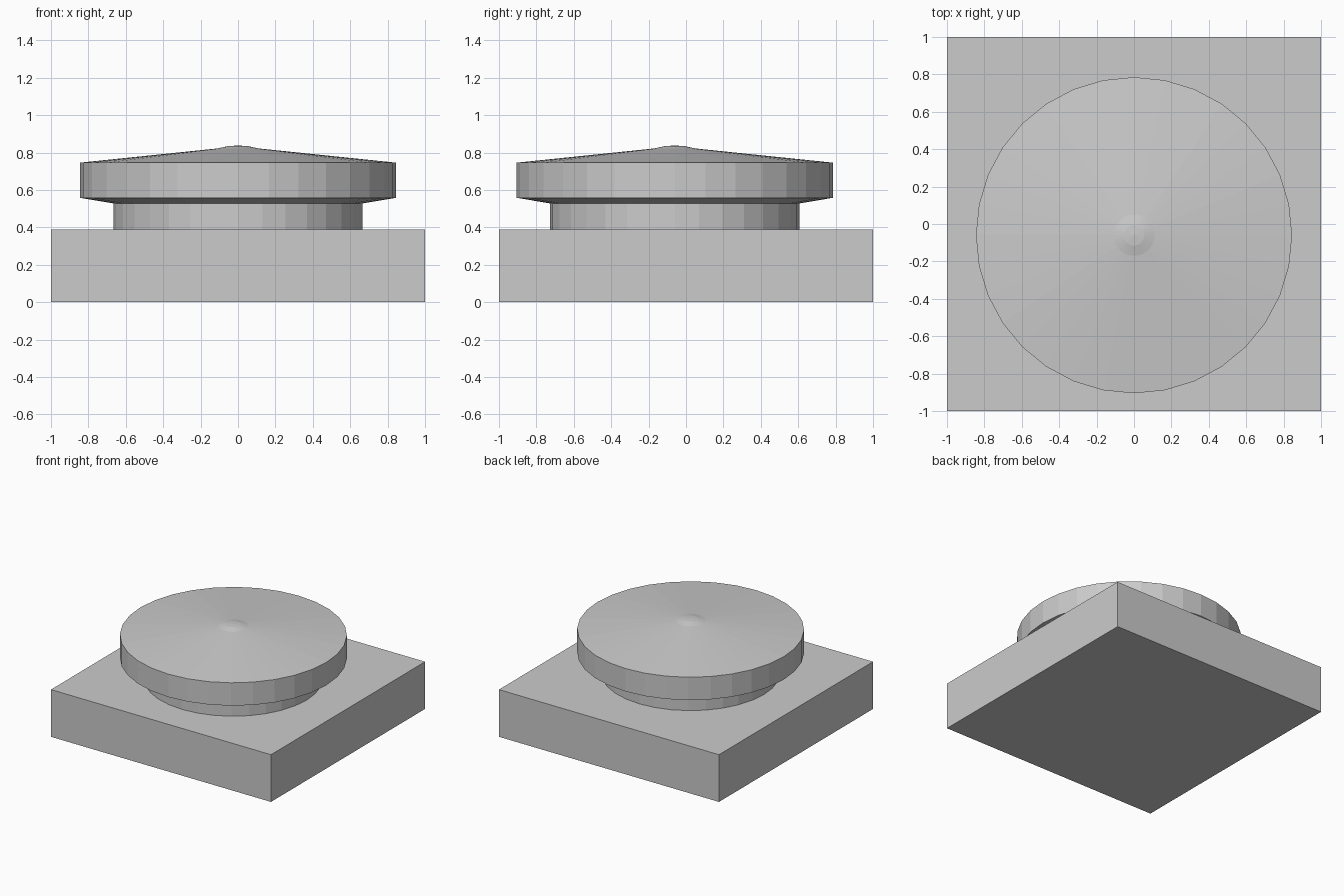
import bpy, bmesh, math

if "Cube" in bpy.data.objects:
    bpy.data.objects.remove(bpy.data.objects["Cube"])

SIDES = 32
CENTRE_Y = -0.06


def make_object(name, bm):
    bmesh.ops.recalc_face_normals(bm, faces=bm.faces)
    mesh = bpy.data.meshes.new(name)
    bm.to_mesh(mesh)
    bm.free()
    obj = bpy.data.objects.new(name, mesh)
    bpy.context.collection.objects.link(obj)
    return obj


def lathe(name, profile):
    """Turn (radius, z) points around the button axis; radius 0 is a pole."""
    bm = bmesh.new()
    rings = []
    for r, z in profile:
        count = SIDES if r > 0 else 1
        rings.append([bm.verts.new((r * math.cos(2 * math.pi * i / SIDES),
                                    r * math.sin(2 * math.pi * i / SIDES), z))
                      for i in range(count)])
    for low, high in zip(rings, rings[1:]):
        for i in range(SIDES):
            j = (i + 1) % SIDES
            if len(high) == 1:
                bm.faces.new((low[i], low[j], high[0]))
            else:
                bm.faces.new((low[i], low[j], high[j], high[i]))
    bm.faces.new(rings[0][::-1])
    obj = make_object(name, bm)
    obj.location.y = CENTRE_Y
    return obj


# Square base block
bm = bmesh.new()
bmesh.ops.create_cube(bm, size=1)
bmesh.ops.scale(bm, vec=(2, 2, 0.388), verts=bm.verts)
bmesh.ops.translate(bm, vec=(0, 0, 0.194), verts=bm.verts)
make_object("base", bm)

# Button: neck, flared underside, straight rim and shallow domed top
lathe("button", [(0.666, 0.388), (0.666, 0.528), (0.845, 0.558), (0.845, 0.746),
                 (0.11, 0.822), (0.055, 0.834), (0, 0.838)])
